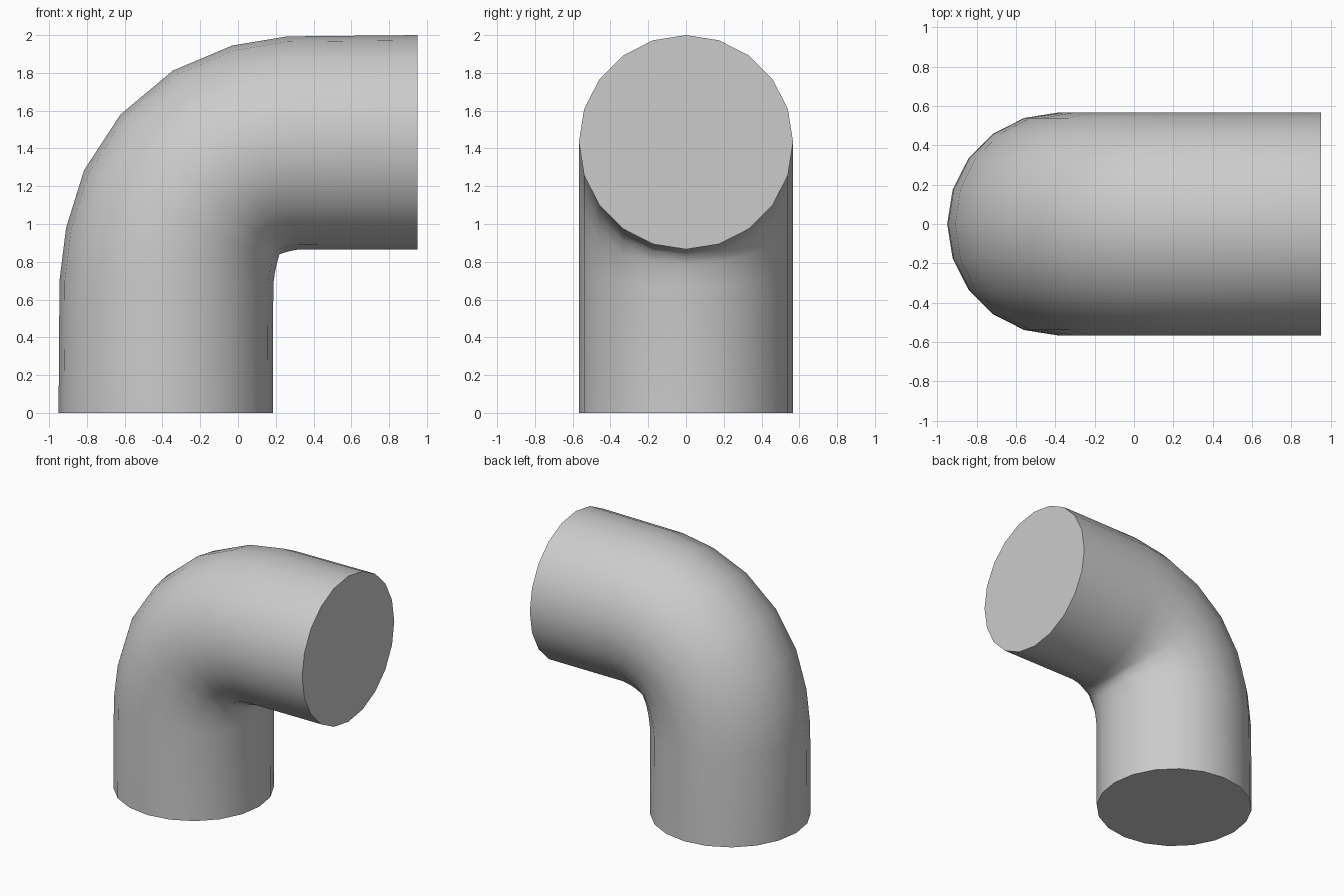
import bpy
import bmesh
from math import cos, sin, pi, radians
from mathutils import Vector

cube = bpy.data.objects.get("Cube")
if cube:
    bpy.data.objects.remove(cube, do_unlink=True)

SIDES = 20
RADIUS = 0.567


def make_material(name, value):
    mat = bpy.data.materials.new(name)
    mat.use_nodes = True
    colour = (value, value, value, 1.0)
    mat.diffuse_color = colour
    mat.node_tree.nodes["Principled BSDF"].inputs["Base Color"].default_value = colour
    return mat


def add_ring(bm, outer, inner):
    """Round cross-section spanning the outer and inner side of the bend."""
    outer = Vector((outer[0], 0, outer[1]))
    inner = Vector((inner[0], 0, inner[1]))
    centre = (outer + inner) / 2
    across = (outer - inner) / 2
    side = Vector((0, RADIUS, 0))
    angles = [2 * pi * i / SIDES for i in range(SIDES)]
    return [bm.verts.new(centre + across * cos(a) + side * sin(a)) for a in angles]


# Sections of the elbow from the foot to the open arm: outer point, inner point (x, z)
sections = [
    ((-0.95, 0), (0.184, 0)),
    ((-0.945, 0.7), (0.187, 0.68)),
    ((-0.91, 0.98), (0.195, 0.74)),
    ((-0.815, 1.285), (0.205, 0.79)),
    ((-0.622, 1.58), (0.22, 0.84)),
    ((-0.345, 1.812), (0.25, 0.85)),
    ((-0.03, 1.945), (0.28, 0.858)),
    ((0.26, 1.993), (0.32, 0.865)),
    ((0.95, 2), (0.95, 0.866)),
]

# Pipe wall and its two flat end caps
bm = bmesh.new()
rings = [add_ring(bm, outer, inner) for outer, inner in sections]
for low, high in zip(rings, rings[1:]):
    for i in range(SIDES):
        j = (i + 1) % SIDES
        bm.faces.new((low[i], low[j], high[j], high[i]))
bm.faces.new(rings[0])
bm.faces.new(rings[-1])
bmesh.ops.recalc_face_normals(bm, faces=bm.faces[:])

mesh = bpy.data.meshes.new("pipe_elbow")
bm.to_mesh(mesh)
bm.free()
mesh.materials.append(make_material("light grey", 0.6))

elbow = bpy.data.objects.new("pipe_elbow", mesh)
bpy.context.collection.objects.link(elbow)

# Smooth wall, crisp rims
bpy.ops.object.select_all(action="DESELECT")
elbow.select_set(True)
bpy.context.view_layer.objects.active = elbow
bpy.ops.object.shade_smooth_by_angle(angle=radians(65))
